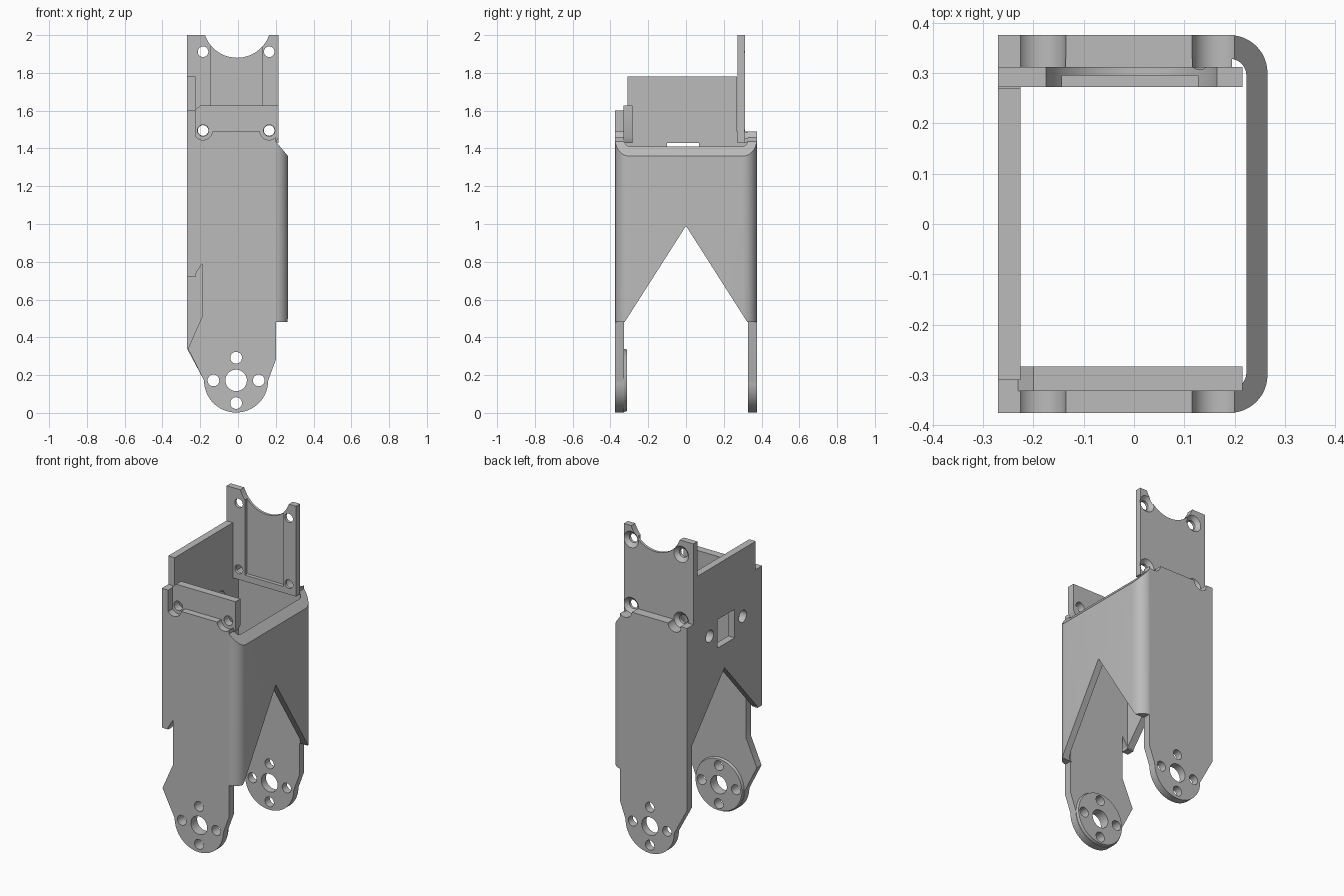
import bpy, bmesh, math

if "Cube" in bpy.data.objects:
    bpy.data.objects.remove(bpy.data.objects["Cube"])

grey = bpy.data.materials.new("plain grey")
grey.use_nodes = True
grey.diffuse_color = (0.5, 0.5, 0.5, 1)
grey.node_tree.nodes["Principled BSDF"].inputs["Base Color"].default_value = (0.5, 0.5, 0.5, 1)
parts = []


def place(axis, u, v, w):
    return {"x": (w, u, v), "y": (u, w, v), "z": (u, v, w)}[axis]


def loft(name, rings, axis):
    """Solid through two outlines, each given as (points, offset along axis)."""
    bm = bmesh.new()
    loops = [[bm.verts.new(place(axis, u, v, w)) for u, v in pts] for pts, w in rings]
    bm.faces.new(loops[0])
    bm.faces.new(loops[1])
    n = len(loops[0])
    for i in range(n):
        j = (i + 1) % n
        bm.faces.new((loops[0][i], loops[0][j], loops[1][j], loops[1][i]))
    bmesh.ops.recalc_face_normals(bm, faces=bm.faces)
    mesh = bpy.data.meshes.new(name)
    bm.to_mesh(mesh)
    bm.free()
    mesh.materials.append(grey)
    obj = bpy.data.objects.new(name, mesh)
    bpy.context.collection.objects.link(obj)
    return obj


def prism(name, pts, axis, a, b):
    return loft(name, [(pts, a), (pts, b)], axis)


def rect(u0, u1, v0, v1):
    return [(u0, v0), (u1, v0), (u1, v1), (u0, v1)]


def arc(cu, cv, r, start, end, n=32):
    angles = [math.radians(start + (end - start) * i / n) for i in range(n + 1)]
    return [(cu + r * math.cos(t), cv + r * math.sin(t)) for t in angles]


def circle(cu, cv, r, n=32):
    return arc(cu, cv, r, 0, 360, n)[:-1]


def cut(obj, cutters):
    for cutter in cutters:
        cutter.hide_render = True
        mod = obj.modifiers.new("cut", "BOOLEAN")
        mod.object, mod.solver, mod.operation = cutter, "EXACT", "DIFFERENCE"
        graph = bpy.context.evaluated_depsgraph_get()
        mesh = bpy.data.meshes.new_from_object(obj.evaluated_get(graph))
        obj.modifiers.clear()
        obj.data = mesh
        bpy.data.objects.remove(cutter)
    parts.append(obj)


FRONT, BACK, WALL = -0.375, 0.375, 0.047
PIVOT_X, PIVOT_Z, PIVOT_R = -0.01, 0.172, 0.17
SCREW_X, SCREW_Z = (-0.185, 0.165), 1.495


def pivot_holes(y0, y1):
    spots = [(0, 0, 0.057)] + [(dx, dz, 0.031) for dx, dz in
                               ((0.12, 0), (-0.12, 0), (0, 0.12), (0, -0.12))]
    return [prism("hole", circle(PIVOT_X + dx, PIVOT_Z + dz, r), "y", y0, y1)
            for dx, dz, r in spots]


# Side plates with rounded pivot legs
leg_end = arc(PIVOT_X, PIVOT_Z, PIVOT_R, 180, 360)
right_edge = [(0.2, 0.28), (0.2, 1.49)]
notched_edge = [(-0.27, 1.49), (-0.27, 0.72), (-0.235, 0.72), (-0.19, 0.79),
                (-0.19, 0.51), (-0.265, 0.34)]
front = prism("front_plate", leg_end + right_edge + notched_edge, "y", FRONT, FRONT + WALL)
cut(front, pivot_holes(-0.5, -0.2)
    + [prism("bore", circle(x, SCREW_Z, 0.05), "y", -0.5, -0.2) for x in SCREW_X])

back = prism("back_plate", leg_end + right_edge + [(-0.27, 1.49), (-0.27, 0.34)],
             "y", BACK - WALL, BACK)
cut(back, pivot_holes(0.2, 0.5)
    + [prism("bore", circle(x, SCREW_Z, 0.05), "y", 0.2, 0.5) for x in SCREW_X])

# Raised pivot pad on the inside of the front leg
pad = loft("pivot_pad", [(circle(PIVOT_X, PIVOT_Z, 0.17, 64), FRONT + WALL - 0.01),
                         (circle(PIVOT_X, PIVOT_Z, 0.162, 64), -0.312)], "y")
cut(pad, pivot_holes(-0.5, -0.2))

# Rounded wall on the +x side, with a sloped top and a V opening
outer = arc(0.19, -0.3, 0.075, -90, 0, 12) + arc(0.19, 0.3, 0.075, 0, 90, 12)
inner = arc(0.19, 0.295, 0.033, 90, 0, 12) + arc(0.19, -0.295, 0.033, 0, -90, 12)
curved = prism("curved_wall", outer + inner, "z", 0.48, 1.46)
cut(curved, [
    prism("v_cut", [(-0.376, 0.4), (0.376, 0.4), (0, 0.99)], "x", 0.1, 0.4),
    prism("slope_cut", [(0.17, 1.473), (0.3, 1.317), (0.3, 1.6), (0.17, 1.6)], "y", -0.5, 0.5)])

# Flat wall on the -x side, with a raised middle, V opening, window and two holes
flat_outline = [(-0.375, 0.72), (-0.335, 0.72), (0, 1.1), (0.335, 0.72), (0.375, 0.72),
                (0.375, 1.49), (0.27, 1.49), (0.27, 1.78), (-0.31, 1.78), (-0.31, 1.6),
                (-0.375, 1.6)]
flat = prism("flat_wall", flat_outline, "x", -0.27, -0.225)
cut(flat, [prism("window", rect(-0.1, 0.07, 1.25, 1.43), "x", -0.4, -0.1)]
    + [prism("hole", circle(y, 1.355, 0.038), "x", -0.4, -0.1) for y in (-0.18, 0.15)])

# Front clip strip behind the front plate
clip = prism("front_clip", [(-0.23, 1.43), (0.2, 1.43), (0.215, 1.46), (0.215, 1.628),
                            (-0.2, 1.628), (-0.23, 1.6)], "y", -0.332, -0.283)
cut(clip, [prism("hole", circle(x, SCREW_Z, 0.03), "y", -0.5, -0.2) for x in SCREW_X])

# Tall mounting plate at the back, scooped at the top, with a shallow inner pocket
tall = prism("mounting_plate", rect(-0.27, 0.215, 1.43, 2.0), "y", 0.272, 0.312)
screws = [(x, z) for x in SCREW_X for z in (SCREW_Z, 1.912)]
cut(tall, [prism("scoop", circle(-0.005, 2.06, 0.18, 64), "y", 0.1, 0.5),
           prism("pocket", rect(-0.143, 0.127, 1.47, 2.1), "y", 0.1, 0.295)]
    + [prism("hole", circle(x, z, 0.028), "y", 0.1, 0.5) for x, z in screws]
    + [loft("countersink", [(circle(x, z, 0.028), 0.29), (circle(x, z, 0.052), 0.3125)], "y")
       for x, z in screws])

# Back rim joining the mounting plate to the back plate
rim = prism("back_rim", rect(-0.23, 0.195, 1.43, 1.488), "y", 0.31, 0.33)
cut(rim, [prism("hole", circle(x, SCREW_Z, 0.05), "y", 0.2, 0.5) for x in SCREW_X])

# Smooth the round surfaces, keep the edges crisp
bpy.ops.object.select_all(action="DESELECT")
for obj in parts:
    obj.select_set(True)
bpy.context.view_layer.objects.active = parts[0]
bpy.ops.object.shade_smooth_by_angle(angle=math.radians(30))
